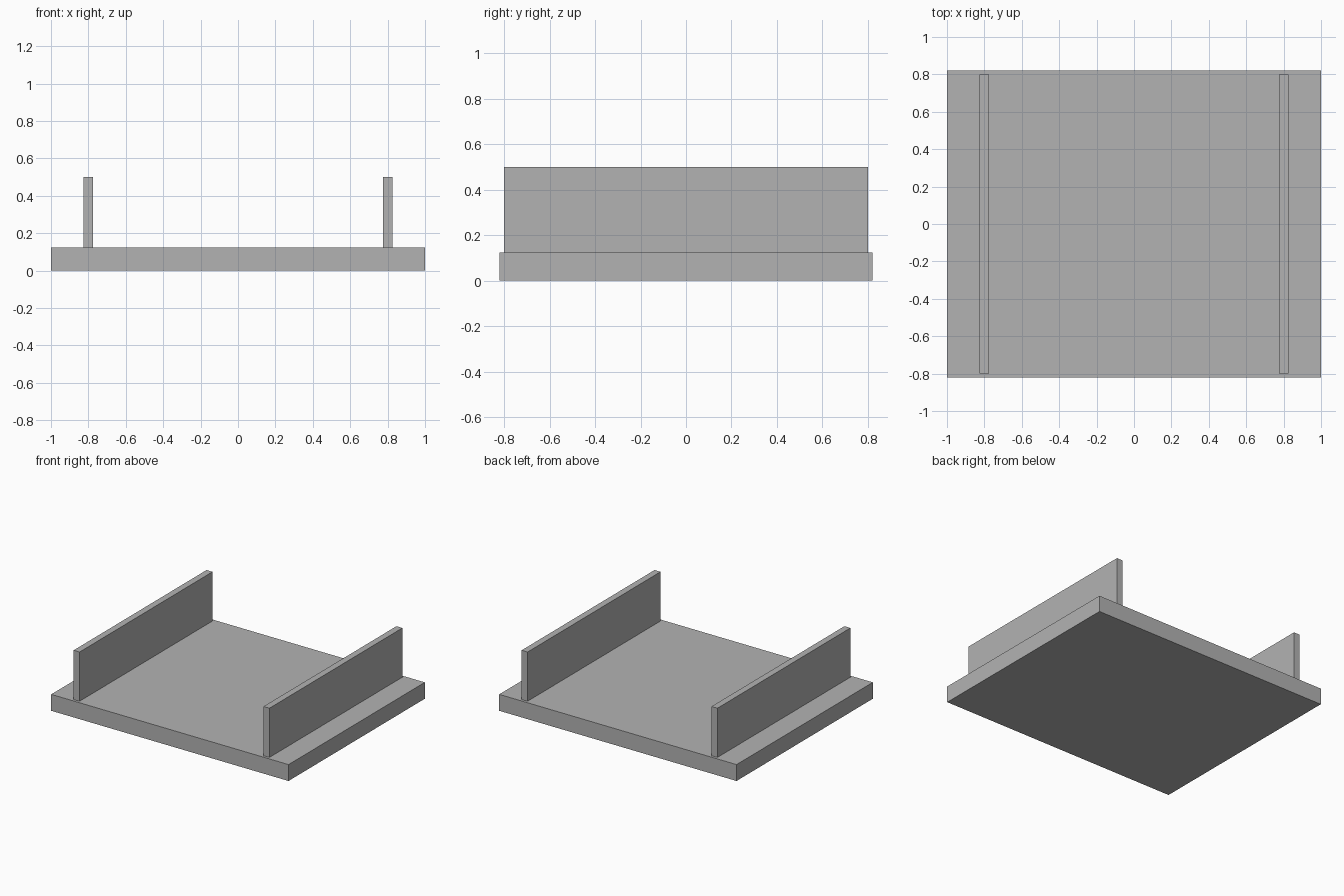
import bpy

# Remove the default cube
cube = bpy.data.objects.get("Cube")
if cube:
    bpy.data.objects.remove(cube, do_unlink=True)

# Single plain grey material
grey = bpy.data.materials.new("plain_grey")
grey.use_nodes = True
colour = (0.45, 0.45, 0.45, 1)
grey.diffuse_color = colour
grey.node_tree.nodes["Principled BSDF"].inputs["Base Color"].default_value = colour


def box(name, centre_x, width, depth, bottom, top):
    """Flat-faced box centred on y = 0, spanning bottom to top."""
    bpy.ops.mesh.primitive_cube_add(size=1, location=(centre_x, 0, (bottom + top) / 2))
    part = bpy.context.object
    part.name = name
    part.scale = (width, depth, top - bottom)
    bpy.ops.object.transform_apply(location=False, rotation=False, scale=True)
    part.data.materials.append(grey)
    return part


# Base slab
slab_top = 0.125
box("base_slab", 0, 2, 1.64, 0, slab_top)

# Upright side walls standing on the slab
for side, sign in (("left", 1), ("right", -1)):
    box(side + "_wall", sign * 0.8, 0.05, 1.6, slab_top, 0.5)
